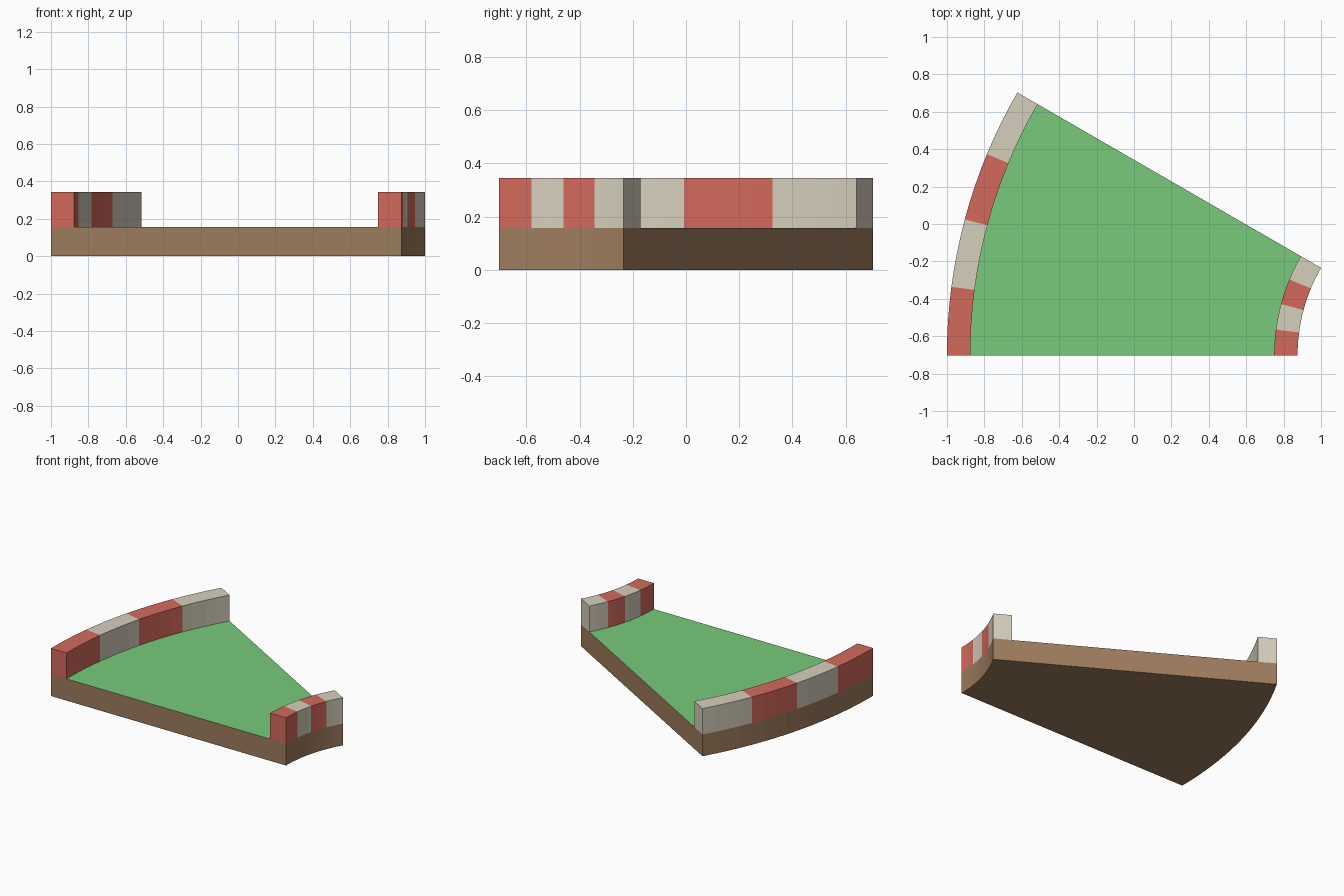
import bpy, bmesh
from math import sin, cos, radians

cube = bpy.data.objects.get("Cube")
if cube:
    bpy.data.objects.remove(cube, do_unlink=True)

# Proportions of the 30 degree bend, in wall widths
W = 0.125
R_OUT, R_IN = 22.5 * W, 7.5 * W
CX, CY = 1.812, -0.703
FLOOR, TOP = 0.157, 0.344
SWEEP, STEPS, STRIPES = radians(30), 16, 4


def srgb(c):
    c /= 255
    return c / 12.92 if c <= 0.04045 else ((c + 0.055) / 1.055) ** 2.4


def material(name, *rgb):
    m = bpy.data.materials.new(name)
    m.use_nodes = True
    colour = [srgb(c) for c in rgb] + [1]
    m.diffuse_color = colour
    m.node_tree.nodes["Principled BSDF"].inputs["Base Color"].default_value = colour
    return m


brown = material("wood brown", 158, 124, 94)
green = material("turf green", 120, 202, 122)
red = material("stripe red", 211, 106, 92)
cream = material("stripe cream", 214, 207, 188)


def arc_block(name, r0, r1, z0, z1, mats, rule):
    """Extruded ring sector; rule(step, face_normal_is_up) picks the material."""
    bm = bmesh.new()
    sections = []
    for i in range(STEPS + 1):
        a = SWEEP * i / STEPS
        sections.append([bm.verts.new((CX - r * cos(a), CY + r * sin(a), z))
                         for r, z in ((r0, z0), (r1, z0), (r1, z1), (r0, z1))])
    for i, (p, q) in enumerate(zip(sections, sections[1:])):
        for k in range(4):
            n = (k + 1) % 4
            face = bm.faces.new((p[k], p[n], q[n], q[k]))
            face.material_index = rule(i, k == 2)
    # End caps
    bm.faces.new(sections[0]).material_index = rule(0, False)
    bm.faces.new(sections[-1]).material_index = rule(STEPS - 1, False)
    bmesh.ops.recalc_face_normals(bm, faces=bm.faces)
    mesh = bpy.data.meshes.new(name)
    bm.to_mesh(mesh)
    bm.free()
    for m in mats:
        mesh.materials.append(m)
    bpy.context.collection.objects.link(bpy.data.objects.new(name, mesh))


def stripe(step, up):
    return step * STRIPES // STEPS % 2


# Base slab with turf on top
arc_block("base", R_IN, R_OUT, 0, FLOOR, (brown, green), lambda step, up: int(up))

# Striped kerbs along both curved sides
arc_block("outer_wall", R_OUT - W, R_OUT, FLOOR, TOP, (red, cream), stripe)
arc_block("inner_wall", R_IN, R_IN + W, FLOOR, TOP, (red, cream), stripe)
